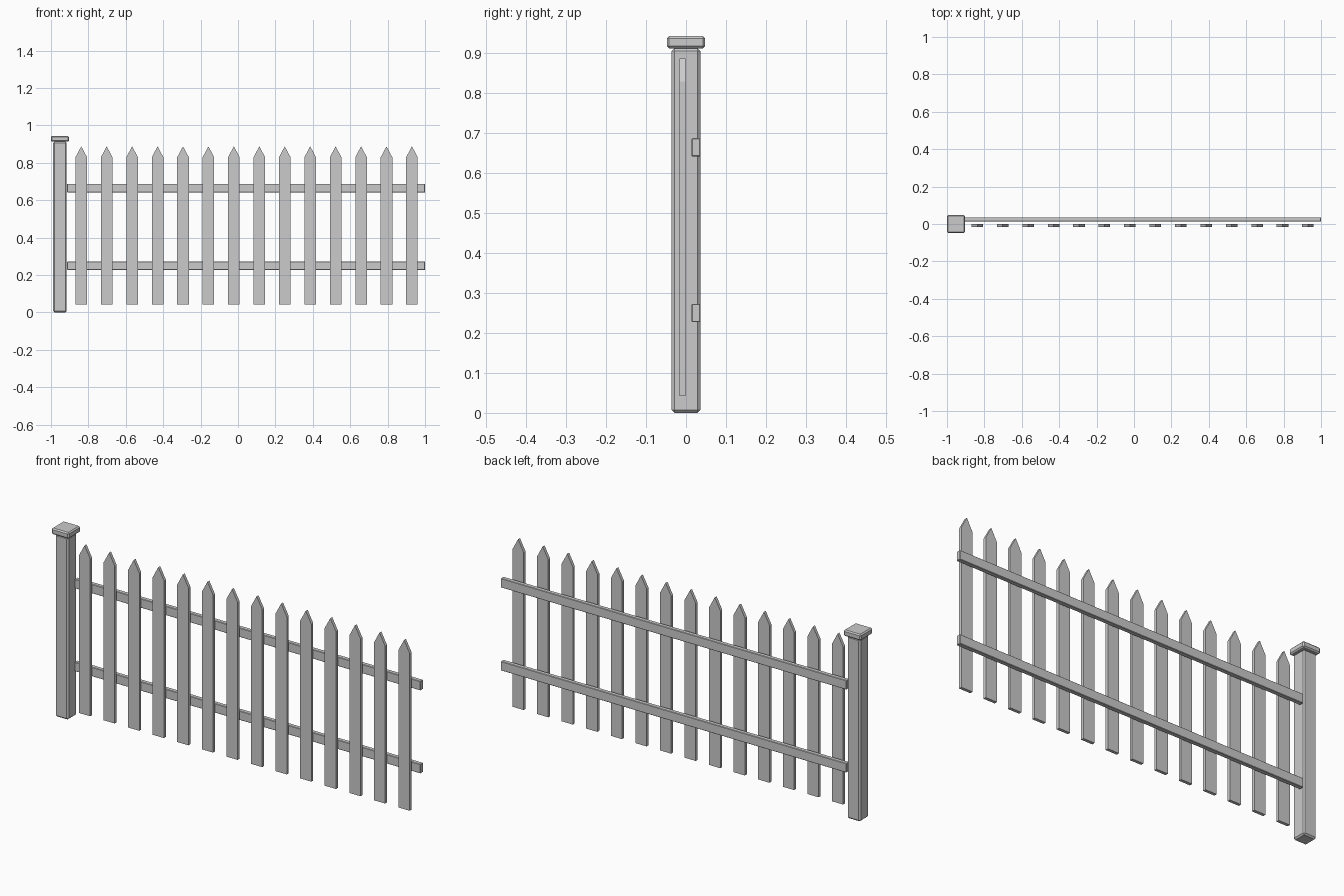
import bpy, bmesh

if "Cube" in bpy.data.objects:
    bpy.data.objects.remove(bpy.data.objects["Cube"])

def finish(name, bm):
    bmesh.ops.recalc_face_normals(bm, faces=bm.faces)
    mesh = bpy.data.meshes.new(name)
    bm.to_mesh(mesh)
    bm.free()
    ob = bpy.data.objects.new(name, mesh)
    bpy.context.collection.objects.link(ob)
    return ob

def box(name, lo, hi, bevel):
    bm = bmesh.new()
    bmesh.ops.create_cube(bm, size=1)
    for v in bm.verts:
        for i in range(3):
            v.co[i] = lo[i] + (v.co[i] + 0.5) * (hi[i] - lo[i])
    bmesh.ops.bevel(bm, geom=bm.edges[:], offset=bevel, segments=1,
                    profile=0.5, affect='EDGES')
    return finish(name, bm)

def picket(name, x):
    w = 0.031
    profile = [(-w, 0.042), (w, 0.042), (w, 0.83), (0, 0.888), (-w, 0.83)]
    bm = bmesh.new()
    face = bm.faces.new([bm.verts.new((x + px, -0.016, z)) for px, z in profile])
    ext = bmesh.ops.extrude_face_region(bm, geom=[face])
    moved = [g for g in ext['geom'] if isinstance(g, bmesh.types.BMVert)]
    bmesh.ops.translate(bm, verts=moved, vec=(0, 0.015, 0))
    return finish(name, bm)

# end post and its cap
PX = -0.952
box("post", (PX - 0.036, -0.036, 0), (PX + 0.036, 0.036, 0.913), 0.007)
box("post_cap", (PX - 0.048, -0.048, 0.913), (PX + 0.048, 0.048, 0.944), 0.006)

# two horizontal rails behind the pickets
for name, z in (("lower_rail", 0.25), ("upper_rail", 0.665)):
    box(name, (-0.913, 0.014, z - 0.023), (1.0, 0.036, z + 0.023), 0.002)

# row of pointed pickets
for i in range(14):
    picket(f"picket_{i + 1}", -0.838 + i * 0.136)
